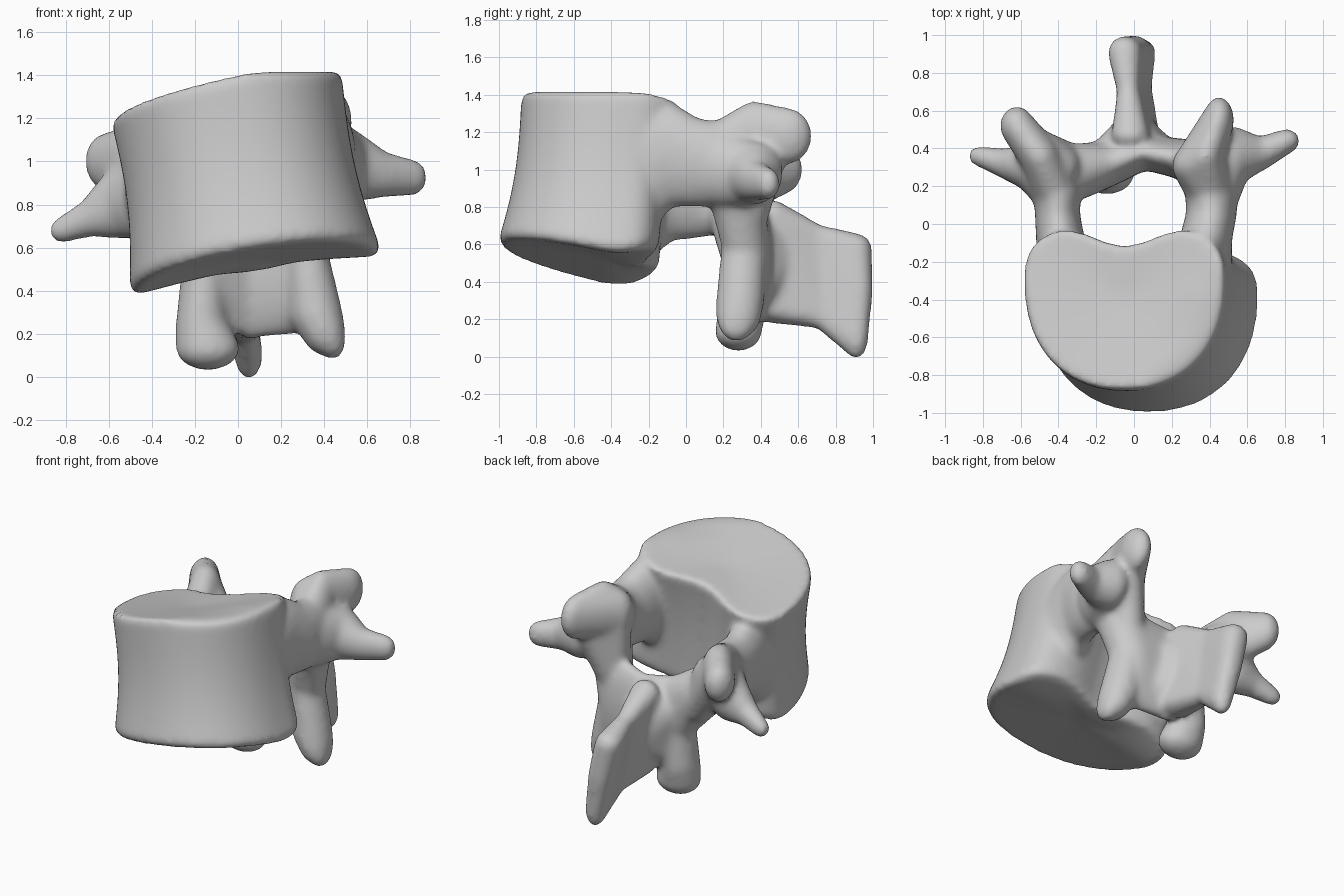
import bpy, bmesh, math
from mathutils import Vector

cube = bpy.data.objects.get("Cube")
if cube:
    bpy.data.objects.remove(cube)

bm = bmesh.new()


def hull(*blobs):
    """Convex hull around ellipsoids given as (x, y, z, rx, ry, rz)."""
    verts = []
    for x, y, z, rx, ry, rz in blobs:
        ball = bmesh.new()
        bmesh.ops.create_icosphere(ball, subdivisions=3, radius=1)
        for v in ball.verts:
            verts.append(bm.verts.new((x + v.co.x * rx, y + v.co.y * ry, z + v.co.z * rz)))
        ball.free()
    res = bmesh.ops.convex_hull(bm, input=verts)
    inner = [g for g in res["geom_interior"] if isinstance(g, bmesh.types.BMVert)]
    bmesh.ops.delete(bm, geom=inner, context="VERTS")


def chain(*blobs):
    for a, b in zip(blobs, blobs[1:]):
        hull(a, b)


# Vertebral body: kidney outlines lofted between two tilted end plates
SEGS = 72


def kidney(a, cx, cy, rx, front, back, notch):
    c, s = math.cos(a), math.sin(a)
    p = 0.9 if s < 0 else 0.72
    x = math.copysign(abs(c) ** p, c) * rx
    y = math.copysign(abs(s) ** p, s) * (front if s < 0 else back)
    if s > 0:
        y -= notch * math.exp(-(x / 0.24) ** 2)
    return Vector((cx + x, cy + y, 0))


def low_plate(p):
    arch = 1.2 * max(0, p.y + 0.45) ** 2
    return 0.43 + 0.16 * p.x - 0.22 * (p.y + 0.3) + arch


def high_plate(p):
    return min(1.42, 1.28 + 0.227 * p.x - 0.144 * p.y)


def body_ring(t, scale, dish):
    ring = []
    mid = Vector((0.085, -0.45, 0)).lerp(Vector((-0.055, -0.4, 0)), t)
    for i in range(SEGS):
        a = math.tau * i / SEGS
        low = kidney(a, 0.085, -0.38, 0.59, 0.63, 0.27, 0.1)
        high = kidney(a, -0.055, -0.3, 0.535, 0.58, 0.33, 0.14)
        p = mid + (low.lerp(high, t) - mid) * scale
        p.z = low_plate(p) * (1 - t) + high_plate(p) * t + dish
        ring.append(bm.verts.new(p))
    return ring


rings = [body_ring(0, s, 0.06 * (1 - s)) for s in (0.1, 0.5, 0.8, 0.95)]
rings += [body_ring(t, 1 - 0.06 * math.sin(math.pi * t), 0)
          for t in [0.05 + 0.91 * k / 12 for k in range(13)]]
rings += [body_ring(1, s, -0.03 * (1 - s)) for s in (0.98, 0.8, 0.5, 0.1)]
for r, q in zip(rings, rings[1:]):
    for i in range(SEGS):
        j = (i + 1) % SEGS
        bm.faces.new((r[i], r[j], q[j], q[i]))
bm.faces.new(rings[0][::-1])
bm.faces.new(rings[-1])

# Pedicles, flaring into the body
chain((.37, -.25, 1.0, .15, .12, .36), (.38, -.08, 1.08, .14, .1, .28),
      (.41, .05, 1.04, .135, .1, .24), (.41, .16, 1.03, .14, .1, .23))
chain((-.36, -.25, .82, .15, .12, .33), (-.39, -.08, .88, .13, .1, .26),
      (-.405, .05, .86, .12, .1, .23), (-.405, .16, .87, .125, .1, .22))

# Superior articular processes: upright blades with webs down to the lamina
hull((.41, .15, 1.05, .13, .1, .2), (.29, .31, 1.15, .09, .1, .16), (.38, .36, 1.18, .1, .11, .19))
hull((.29, .31, 1.15, .09, .09, .16), (.38, .36, 1.18, .1, .11, .19), (.45, .55, 1.18, .08, .125, .15))
hull((.31, .32, 1.12, .1, .1, .14), (.42, .43, 1.05, .1, .1, .12), (.32, .33, .72, .1, .1, .1))
chain((-.41, .15, .9, .12, .1, .18), (-.5, .36, .98, .11, .11, .19), (-.62, .52, 1.0, .09, .105, .13))
hull((-.38, .3, .88, .1, .12, .16), (-.5, .4, .95, .1, .1, .14), (-.32, .32, .68, .1, .1, .1))

# Transverse processes
chain((.44, .18, 1.0, .13, .13, .2), (.52, .36, .98, .11, .16, .17),
      (.66, .37, .94, .09, .09, .11), (.81, .44, .925, .07, .065, .085))
chain((-.43, .18, .84, .12, .12, .2), (-.54, .3, .82, .11, .13, .18),
      (-.68, .32, .74, .08, .08, .09), (-.82, .36, .68, .06, .055, .06))

# Lamina arching behind the canal
chain((-.4, .22, .82, .11, .11, .17), (-.28, .28, .74, .1, .15, .18),
      (-.13, .32, .56, .11, .12, .28), (.05, .38, .5, .1, .09, .33),
      (.28, .34, .54, .11, .11, .34), (.38, .26, .9, .12, .14, .18))

# Inferior articular processes
chain((.39, .23, .9, .11, .12, .15), (.31, .31, .6, .1, .12, .12),
      (.36, .29, .3, .125, .13, .12), (.4, .28, .21, .1, .12, .11), (.44, .27, .16, .06, .09, .08))
chain((-.39, .23, .8, .11, .12, .15), (-.16, .31, .52, .1, .12, .12),
      (-.17, .3, .25, .12, .13, .1), (-.14, .28, .13, .15, .125, .1))

# Spinous process: thin blade with a flared root and a thicker free end
hull((-.02, .41, .62, .2, .07, .14), (.03, .41, .36, .2, .06, .12), (0, .52, .5, .1, .07, .2))
root = ((-.02, .47, .75, .1, .07, .09), (.03, .45, .26, .11, .07, .08))
neck = ((-.03, .7, .64, .06, .06, .07), (.03, .72, .22, .065, .06, .07))
tip = ((-.05, .91, .58, .09, .085, .08), (.0, .93, .35, .08, .07, .1),
       (.05, .91, .095, .065, .065, .11))
hull(*root, *neck)
hull(*neck, *tip)

bmesh.ops.recalc_face_normals(bm, faces=bm.faces[:])
mesh = bpy.data.meshes.new("vertebra")
bm.to_mesh(mesh)
bm.free()
bone = bpy.data.objects.new("vertebra", mesh)
bpy.context.collection.objects.link(bone)

# Fuse the parts into one soft surface
remesh = bone.modifiers.new("fuse", "REMESH")
remesh.mode = "VOXEL"
remesh.voxel_size = 0.018
soften = bone.modifiers.new("soften", "SMOOTH")
soften.factor = 0.5
soften.iterations = 16
bpy.ops.object.select_all(action="DESELECT")
bone.select_set(True)
bpy.context.view_layer.objects.active = bone
for m in ("fuse", "soften"):
    bpy.ops.object.modifier_apply(modifier=m)
bpy.ops.object.shade_smooth()

# Bone colour
mat = bpy.data.materials.new("bone_grey")
mat.use_nodes = True
colour = (0.6, 0.6, 0.6, 1)
mat.diffuse_color = colour
mat.node_tree.nodes["Principled BSDF"].inputs["Base Color"].default_value = colour
bone.data.materials.clear()
bone.data.materials.append(mat)
